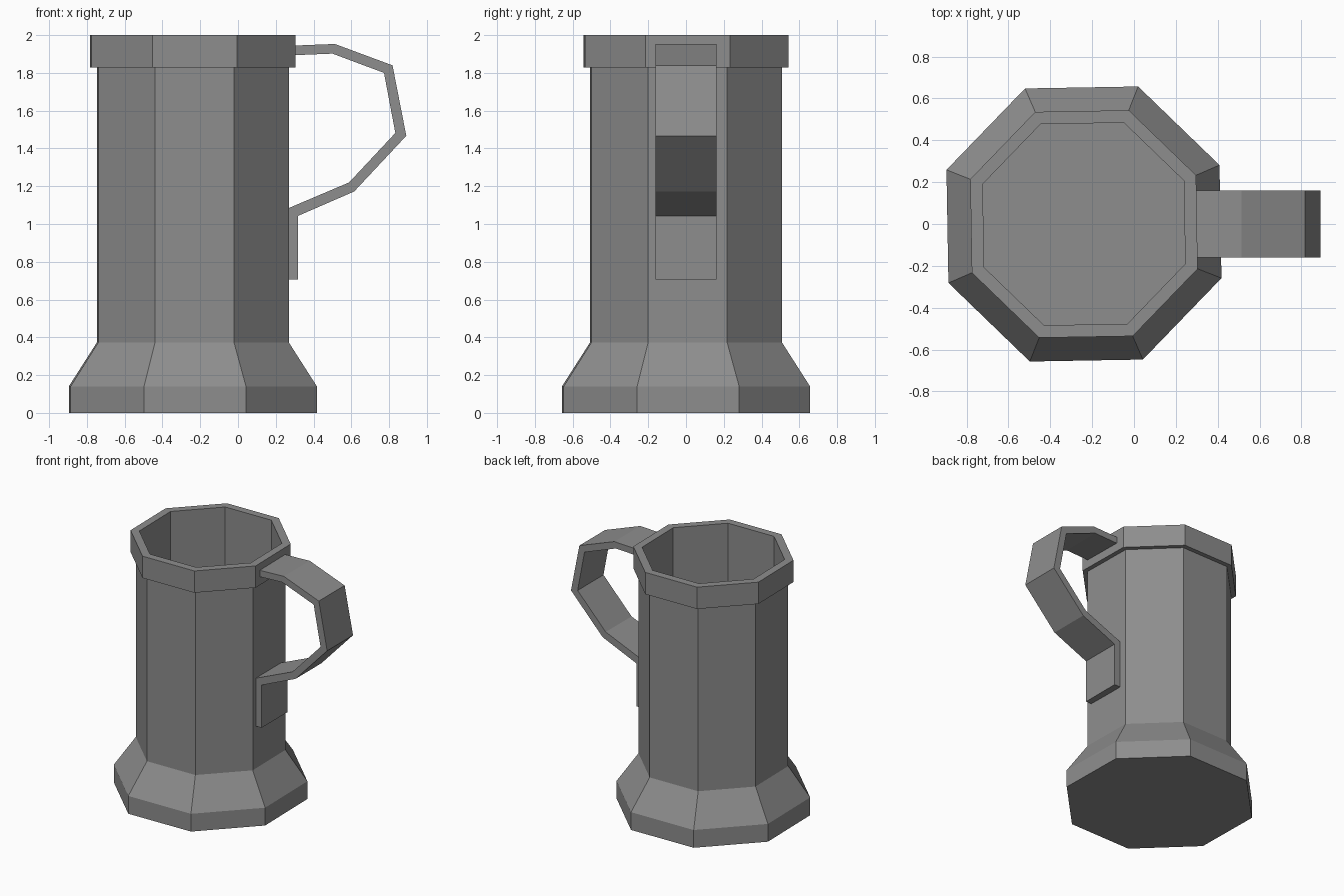
import bpy
import bmesh
from math import cos, sin, radians

if "Cube" in bpy.data.objects:
    bpy.data.objects.remove(bpy.data.objects["Cube"])

SIDES = 8
CENTRE_X = -0.239
TWIST = radians(23.5)

# Dark pewter grey shared by both parts
pewter = bpy.data.materials.new("dark_grey")
pewter.diffuse_color = (0.27, 0.27, 0.27, 1.0)
pewter.use_nodes = True
pewter.node_tree.nodes["Principled BSDF"].inputs["Base Color"].default_value = pewter.diffuse_color


def finish(name, bm):
    bmesh.ops.recalc_face_normals(bm, faces=bm.faces)
    mesh = bpy.data.meshes.new(name)
    bm.to_mesh(mesh)
    bm.free()
    mesh.materials.append(pewter)
    obj = bpy.data.objects.new(name, mesh)
    bpy.context.collection.objects.link(obj)
    return obj


def turned(name, profile):
    """Faceted vessel: stack octagon rings and cap both ends."""
    bm = bmesh.new()
    rings = []
    for r, z in profile:
        angles = [TWIST + radians(360 / SIDES * i) for i in range(SIDES)]
        rings.append([bm.verts.new((CENTRE_X + r * cos(a), r * sin(a), z)) for a in angles])
    for low, high in zip(rings, rings[1:]):
        for i in range(SIDES):
            j = (i + 1) % SIDES
            bm.faces.new((low[i], low[j], high[j], high[i]))
    bm.faces.new(rings[0])
    bm.faces.new(rings[-1])
    return finish(name, bm)


def strap(name, outer, inner, half_width):
    """Bent flat strip: paired outer and inner outlines with width along y."""
    bm = bmesh.new()
    sections = []
    for (xo, zo), (xi, zi) in zip(outer, inner):
        corners = ((xo, -1, zo), (xo, 1, zo), (xi, 1, zi), (xi, -1, zi))
        sections.append([bm.verts.new((x, s * half_width, z)) for x, s, z in corners])
    for a, b in zip(sections, sections[1:]):
        for i in range(4):
            j = (i + 1) % 4
            bm.faces.new((a[i], a[j], b[j], b[i]))
    bm.faces.new(sections[0])
    bm.faces.new(sections[-1])
    return finish(name, bm)


# Tankard: flared foot, straight body, overhanging rim, hollow inside
turned("tankard_body", [
    (0.706, 0.0), (0.706, 0.14), (0.546, 0.373), (0.546, 1.828),
    (0.584, 1.828), (0.584, 2.0), (0.52, 2.0), (0.52, 0.2),
])

# Handle: from the rim, around, and down to a flat tab on the body
strap("handle",
      [(0.28, 1.944), (0.513, 1.953), (0.818, 1.84), (0.891, 1.467),
       (0.615, 1.172), (0.318, 1.043), (0.318, 0.706)],
      [(0.28, 1.893), (0.50, 1.902), (0.773, 1.80), (0.833, 1.482),
       (0.588, 1.22), (0.265, 1.083), (0.265, 0.706)],
      0.161)
